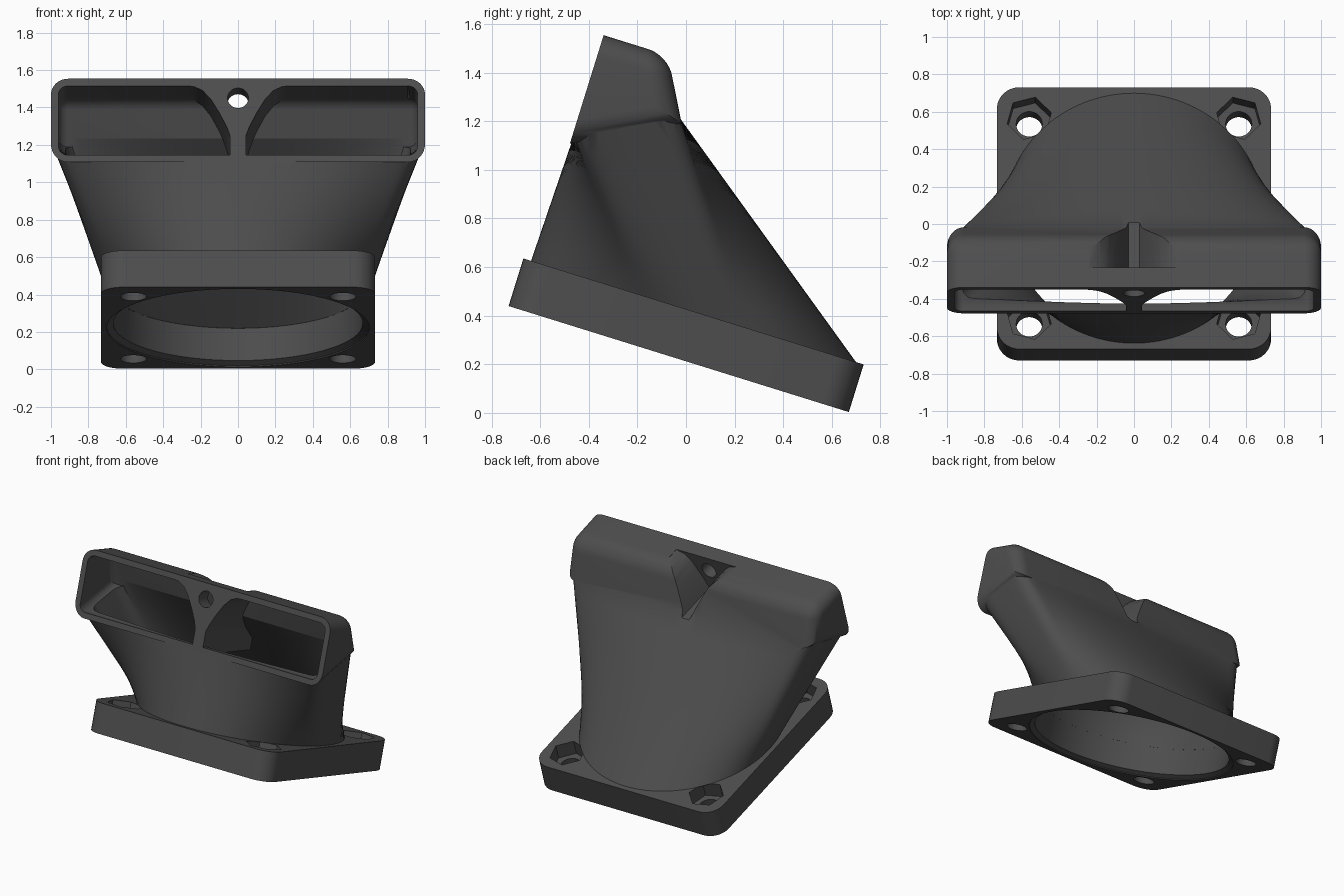
import bpy, bmesh, math
from mathutils import Matrix

if "Cube" in bpy.data.objects:
    bpy.data.objects.remove(bpy.data.objects["Cube"])

# Everything is built square to the flange, then tilted into place.
TILT = Matrix.Translation((0, -0.03, 0.2215)) @ Matrix.Rotation(math.radians(-17.3), 4, 'X')
N = 128

grey = bpy.data.materials.new("dark grey plastic")
grey.diffuse_color = (0.075, 0.075, 0.075, 1)
grey.use_nodes = True
grey.node_tree.nodes["Principled BSDF"].inputs["Base Color"].default_value = grey.diffuse_color


def make(name, bm):
    bmesh.ops.recalc_face_normals(bm, faces=bm.faces[:])
    me = bpy.data.meshes.new(name)
    bm.to_mesh(me)
    bm.free()
    me.materials.append(grey)
    ob = bpy.data.objects.new(name, me)
    bpy.context.scene.collection.objects.link(ob)
    return ob


def loft(name, rings):
    """Skin closed rings of equal length and cap both ends."""
    bm = bmesh.new()
    rows = [[bm.verts.new(p) for p in r] for r in rings]
    n = len(rows[0])
    for a, b in zip(rows, rows[1:]):
        for i in range(n):
            bm.faces.new((a[i], a[(i + 1) % n], b[(i + 1) % n], b[i]))
    bm.faces.new(rows[0])
    bm.faces.new(rows[-1])
    return make(name, bm)


def circle(r, w, n=N, cx=0, cy=0, turn=0):
    return [(cx + r * math.cos(turn + 2 * math.pi * i / n),
             cy + r * math.sin(turn + 2 * math.pi * i / n), w) for i in range(n)]


def rounded_rect(hx, hy, r, n=None):
    """Rounded rectangle; n resamples it evenly, starting at the middle of +x."""
    pts = [(hx, 0)]
    for sx, sy, a0 in ((1, 1, 0), (-1, 1, 90), (-1, -1, 180), (1, -1, 270)):
        for k in range(9):
            a = math.radians(a0 + k * 11.25)
            pts.append((sx * (hx - r) + r * math.cos(a), sy * (hy - r) + r * math.sin(a)))
    if n is None:
        return pts[1:]
    pts.append(pts[0])
    seg = [math.dist(a, b) for a, b in zip(pts, pts[1:])]
    total, out, i, run = sum(seg), [], 0, 0
    for k in range(n):
        t = total * k / n
        while run + seg[i] < t:
            run += seg[i]
            i += 1
        f = (t - run) / seg[i]
        out.append(tuple(p + (q - p) * f for p, q in zip(pts[i], pts[i + 1])))
    return out


def duct(name, r, low, hx, v0, v1, lift, corner):
    """Ruled transition from a circle to a slanted rounded rectangle."""
    a = circle(r, 0.205)
    mid = (v0 + v1) / 2
    b = [(x, y + mid, 0.713 + 0.517 * (y + mid + 0.691) + lift)
         for x, y in rounded_rect(hx, (v1 - v0) / 2, corner, N)]
    rings = [circle(r, low)] if low < 0.205 else []
    for k in range(9):
        t = k / 8
        rings.append([tuple(p + (q - p) * t for p, q in zip(pa, pb)) for pa, pb in zip(a, b)])
    return loft(name, rings)


def box(name, profile, hx, radius):
    """Side profile (v, w) extruded across x; all but the front edges rounded."""
    ob = loft(name, [[(s * hx, v, w) for v, w in profile] for s in (-1, 1)])
    front = min(v for v, w in profile)
    top = max(w for v, w in profile)
    bm = bmesh.new()
    bm.from_mesh(ob.data)
    edges = []
    for e in bm.edges:
        a, b = (v.co for v in e.verts)
        across = abs(a.x - b.x) > 0.1
        at_front = a.y < front + 1e-4 and b.y < front + 1e-4
        top_back = a.z > top - 1e-4 and a.y > front + 0.1
        if (across and top_back) or (not across and not at_front):
            edges.append(e)
    bmesh.ops.bevel(bm, geom=edges, offset=radius, segments=8, profile=0.5, affect='EDGES')
    bmesh.ops.recalc_face_normals(bm, faces=bm.faces[:])
    bm.to_mesh(ob.data)
    bm.free()
    return ob


def boolean(ob, other, op):
    m = ob.modifiers.new("bool", 'BOOLEAN')
    m.object, m.operation, m.solver = other, op, 'EXACT'
    bpy.context.view_layer.update()
    me = bpy.data.meshes.new_from_object(ob.evaluated_get(bpy.context.evaluated_depsgraph_get()))
    ob.modifiers.clear()
    ob.data = me
    bpy.data.objects.remove(other)


def slab(name, half, v0, v1):
    """Mirrored (x, w) outline extruded along v."""
    outline = half + [(-x, w) for x, w in reversed(half)]
    return loft(name, [[(x, v, w) for x, w in outline] for v in (v0, v1)])


# Flange with fan opening, screw holes and hexagonal nut pockets
flange = loft("flange", [[(x, y, w) for x, y in rounded_rect(0.733, 0.733, 0.12)] for w in (0, 0.205)])
boolean(flange, loft("fan_hole", [circle(0.705, -0.01), circle(0.70, 0.006), circle(0.667, 0.025),
                                  circle(0.665, 0.3)]), 'DIFFERENCE')
for sx in (-1, 1):
    for sy in (-1, 1):
        x, y = sx * 0.56, sy * 0.56
        boolean(flange, loft("screw", [circle(0.07, w, 32, x, y) for w in (-0.1, 0.3)]), 'DIFFERENCE')
        turn = math.atan2(sy, sx)
        boolean(flange, loft("nut", [circle(0.122, w, 6, x, y, turn) for w in (0.1, 0.3)]), 'DIFFERENCE')

# Outer skin: wide outlet box joined to the round transition
nozzle = box("nozzle", [(-0.691, 0.713), (-0.276, 0.9275), (-0.414, 1.18), (-0.691, 1.18)], 1.0, 0.09)
boolean(nozzle, duct("outer_duct", 0.70, 0.205, 0.975, -0.685, -0.292, 0.03, 0.08), 'UNION')

# Air passage, split at the outlet by a flared centre web
cavity = box("cavity", [(-0.8, 0.753), (-0.65, 0.753), (-0.315, 0.915), (-0.425, 1.14), (-0.8, 1.14)],
             0.96, 0.05)
boolean(cavity, duct("inner_duct", 0.665, 0.1, 0.935, -0.648, -0.335, 0.06, 0.06), 'UNION')
web = [(0.042, 0.70), (0.042, 0.86), (0.06, 0.91), (0.10, 0.99), (0.145, 1.065),
       (0.19, 1.115), (0.235, 1.136), (0.29, 1.143), (0.29, 1.25)]
boolean(cavity, slab("web", web, -0.9, -0.1), 'DIFFERENCE')
boolean(nozzle, cavity, 'DIFFERENCE')

# Notch behind the web and the mounting hole through its front wall
notch = [(0.03, 0.915), (0.06, 0.985), (0.10, 1.06), (0.135, 1.12), (0.18, 1.16), (0.24, 1.178), (0.24, 1.3)]
boolean(nozzle, slab("notch", notch, -0.58, 0.0), 'DIFFERENCE')
hole = loft("hole", [[(x, v, z + 1.072) for x, z, _ in circle(0.056, 0, 32)] for v in (-0.9, -0.45)])
boolean(nozzle, hole, 'DIFFERENCE')

# Tilt into place and smooth the curved surfaces
for ob in (flange, nozzle):
    ob.data.transform(TILT)
    bpy.ops.object.select_all(action='DESELECT')
    ob.select_set(True)
    bpy.context.view_layer.objects.active = ob
    bpy.ops.object.shade_smooth_by_angle(angle=math.radians(30))
